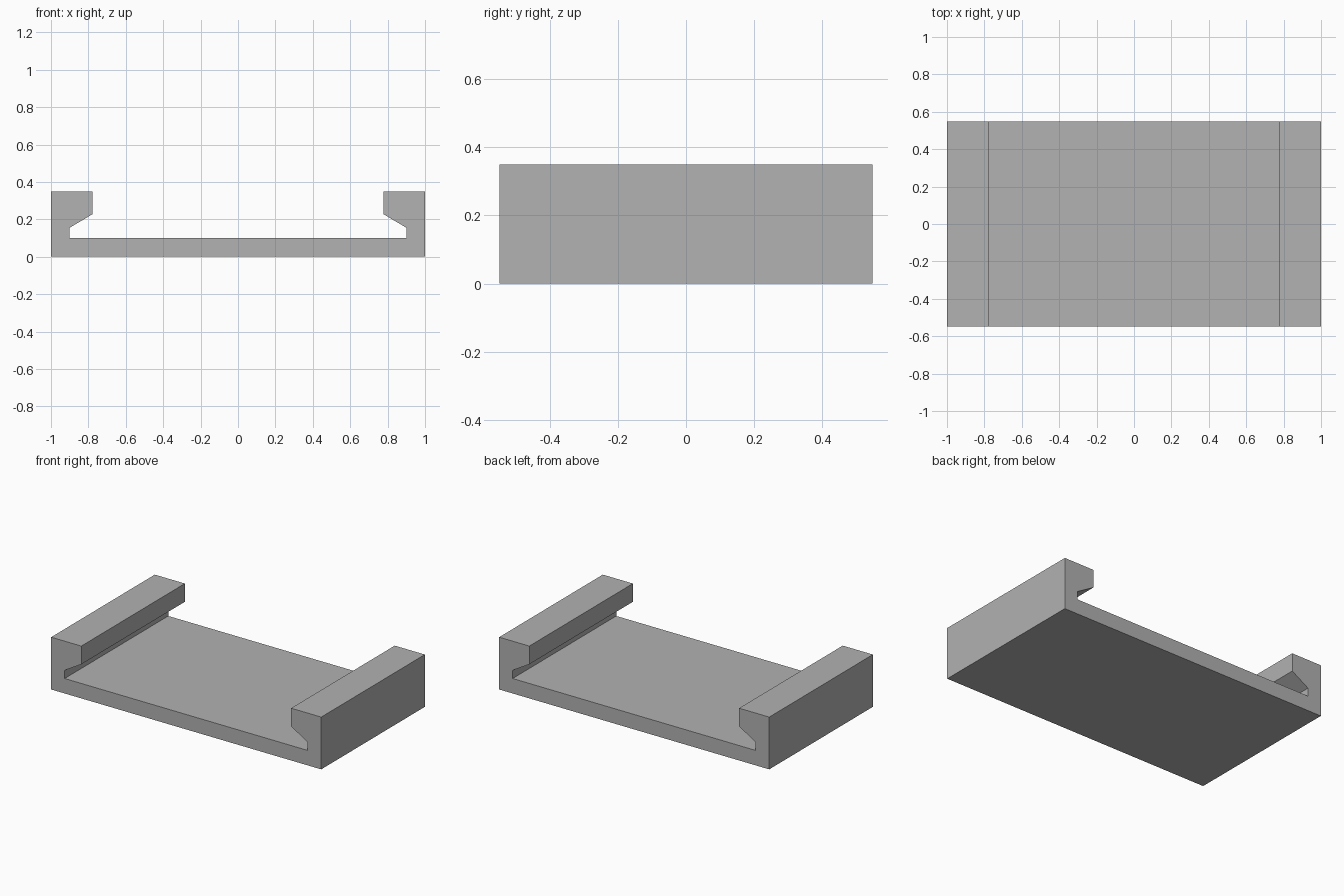
import bpy
import bmesh

cube = bpy.data.objects.get("Cube")
if cube:
    bpy.data.objects.remove(cube, do_unlink=True)

HALF_DEPTH = 0.548

# Single plain grey
grey = bpy.data.materials.new("plain_grey")
grey.use_nodes = True
grey.diffuse_color = (0.445, 0.445, 0.445, 1)
grey.node_tree.nodes["Principled BSDF"].inputs["Base Color"].default_value = grey.diffuse_color

# Right half of the channel section: outer wall, overhanging lip, undercut, floor
half = [(1, 0), (1, 0.35), (0.777, 0.35), (0.777, 0.228), (0.9, 0.155), (0.9, 0.1)]
section = half + [(-x, z) for x, z in reversed(half)]

# Extrude the section from front to back
bm = bmesh.new()
front = bm.faces.new([bm.verts.new((x, -HALF_DEPTH, z)) for x, z in section])
extruded = bmesh.ops.extrude_face_region(bm, geom=[front], use_keep_orig=True)
moved = [v for v in extruded["geom"] if isinstance(v, bmesh.types.BMVert)]
bmesh.ops.translate(bm, verts=moved, vec=(0, 2 * HALF_DEPTH, 0))
bmesh.ops.recalc_face_normals(bm, faces=bm.faces)

mesh = bpy.data.meshes.new("channel_tray")
bm.to_mesh(mesh)
bm.free()
mesh.materials.append(grey)
tray = bpy.data.objects.new("channel_tray", mesh)
bpy.context.collection.objects.link(tray)
